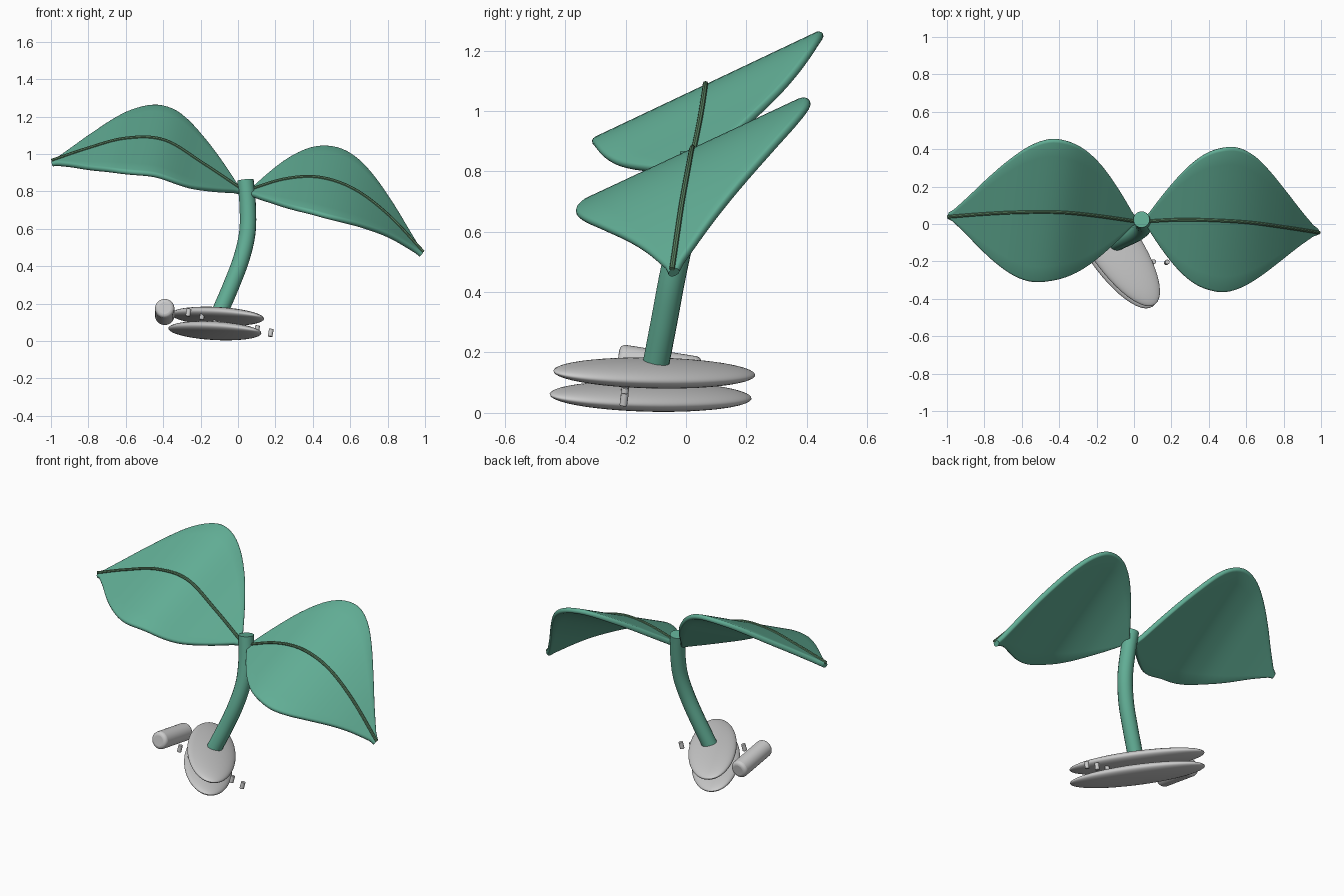
import bpy, bmesh, math
from mathutils import Vector, Matrix

if "Cube" in bpy.data.objects:
    bpy.data.objects.remove(bpy.data.objects["Cube"])

GREEN = bpy.data.materials.new("leaf_green")
GREEN.diffuse_color = (0.12, 0.42, 0.30, 1)
GREEN.use_nodes = True
GREEN.node_tree.nodes["Principled BSDF"].inputs["Base Color"].default_value = GREEN.diffuse_color
RIB = bpy.data.materials.new("rib_green")
RIB.diffuse_color = (0.10, 0.22, 0.12, 1)
RIB.use_nodes = True
RIB.node_tree.nodes["Principled BSDF"].inputs["Base Color"].default_value = RIB.diffuse_color

# The base parts share one tilted frame: long axis in plan, and an up normal
UP = Vector((0.19, 0.13, 1)).normalized()
LONG = Vector((0.563, -0.826, 0))
LONG = (LONG - UP * LONG.dot(UP)).normalized()
TILT = Matrix((LONG, UP.cross(LONG), UP)).transposed()


def finish(obj, name, mat=None, angle=40):
    obj.name = name
    if mat:
        obj.data.materials.append(mat)
    bpy.ops.object.select_all(action='DESELECT')
    obj.select_set(True)
    bpy.context.view_layer.objects.active = obj
    if obj.type == 'CURVE':
        bpy.ops.object.convert(target='MESH')
        obj = bpy.context.object
    bpy.ops.object.shade_smooth_by_angle(angle=math.radians(angle))
    return obj


def spline(vals, t):
    """Catmull-Rom through evenly spaced values."""
    n = len(vals) - 1
    i = min(int(t * n), n - 1)
    f = t * n - i
    b, c = vals[i], vals[i + 1]
    a = vals[i - 1] if i else b * 2 - c
    d = vals[i + 2] if i + 2 <= n else c * 2 - b
    return (b * 2 + (c - a) * f + (a * 2 - b * 5 + c * 4 - d) * f * f
            + (b * 3 - a - c * 3 + d) * f ** 3) * 0.5


def tube(name, pts, radius, mat, res=6):
    cu = bpy.data.curves.new(name, 'CURVE')
    cu.dimensions = '3D'
    cu.bevel_depth = radius
    cu.bevel_resolution = res
    cu.use_fill_caps = True
    s = cu.splines.new('POLY')
    s.points.add(len(pts) - 1)
    for p, q in zip(s.points, pts):
        p.co = (*q, 1)
    ob = bpy.data.objects.new(name, cu)
    bpy.context.collection.objects.link(ob)
    return finish(ob, name, mat)


WIDTH = [0.02, 0.38, 0.68, 0.88, 0.98, 1.0, 0.91, 0.73, 0.50, 0.25, 0.02]


def leaf(name, rib, half, r=0.015, rows=40, cols=10, arc=6):
    """Leaf blade: a flat strip with round rims swept along the arched rib."""
    rib = [Vector(p) for p in rib]
    v = Vector(half).normalized()
    size = Vector(half).length
    bm = bmesh.new()
    rings, line = [], []
    for i in range(rows + 1):
        t = i / rows
        c = spline(rib, t)
        tan = spline(rib, min(t + 0.01, 1)) - spline(rib, max(t - 0.01, 0))
        n = tan.cross(v).normalized()
        if n.z < 0:
            n = -n
        w = max(size * spline(WIDTH, t) - r, 0.004)
        sec = [(w * (2 * k / cols - 1), r) for k in range(cols)]
        sec += [(w + r * math.sin(a), r * math.cos(a))
                for a in (math.pi * k / arc for k in range(arc))]
        sec += [(-s, -h) for s, h in sec]
        rings.append([bm.verts.new(c + v * s + n * h) for s, h in sec])
        line.append(c + n * (r + 0.002))
    m = len(rings[0])
    for a, b in zip(rings, rings[1:]):
        for k in range(m):
            bm.faces.new((a[k], a[(k + 1) % m], b[(k + 1) % m], b[k]))
    bm.faces.new(rings[0])
    bm.faces.new(rings[-1])
    bmesh.ops.recalc_face_normals(bm, faces=bm.faces)
    me = bpy.data.meshes.new(name)
    bm.to_mesh(me)
    bm.free()
    ob = bpy.data.objects.new(name, me)
    bpy.context.collection.objects.link(ob)
    finish(ob, name, GREEN, 50)
    tube(name + "_midrib", line, 0.009, RIB, 2)


# Two leaves
leaf("left_leaf",
     [(0.01, 0.02, 0.80), (-0.20, 0.05, 0.94), (-0.40, 0.07, 1.06),
      (-0.60, 0.07, 1.068), (-0.80, 0.06, 1.015), (-0.992, 0.045, 0.95)],
     (0.045, 0.38, 0.18))
leaf("right_leaf",
     [(0.055, 0.02, 0.79), (0.25, 0.03, 0.85), (0.43, 0.027, 0.86),
      (0.61, 0.015, 0.80), (0.79, -0.01, 0.665), (0.98, -0.04, 0.465)],
     (0.035, 0.385, 0.18))

# Curved stem
path = [Vector(p) for p in [(-0.095, -0.10, 0.16), (-0.035, -0.073, 0.30),
                            (0.018, -0.047, 0.44), (0.05, -0.018, 0.58),
                            (0.052, 0.006, 0.72), (0.04, 0.024, 0.86)]]
tube("stem", [spline(path, i / 30) for i in range(31)], 0.044, GREEN)

# Two flat seed discs, stacked along the tilt
for name, loc in (("upper_seed_disc", (-0.11, -0.105, 0.132)),
                  ("lower_seed_disc", (-0.124, -0.117, 0.055))):
    bpy.ops.mesh.primitive_uv_sphere_add(segments=48, ring_count=24, radius=1)
    ob = bpy.context.object
    ob.matrix_world = (Matrix.Translation(loc) @ TILT.to_4x4()
                       @ Matrix.Diagonal((0.394, 0.14, 0.042, 1)))
    finish(ob, name, angle=60)


def rod(name, loc, axis, radius, length, bevel):
    bpy.ops.mesh.primitive_cylinder_add(vertices=32, radius=radius, depth=length)
    ob = bpy.context.object
    ob.matrix_world = (Matrix.Translation(loc)
                       @ Vector(axis).to_track_quat('Z', 'Y').to_matrix().to_4x4())
    b = ob.modifiers.new("round", 'BEVEL')
    b.width, b.segments = bevel, 4
    b.limit_method, b.angle_limit = 'ANGLE', math.radians(40)
    finish(ob, name)


# Side roller and row of small pegs
rod("side_roller", (-0.392, -0.09, 0.155), (0, 1, -0.16), 0.052, 0.275, 0.02)
for i in range(7):
    f = i / 6
    rod(f"peg_{i + 1}", (-0.265 + 0.44 * f, -0.195 - 0.01 * f, 0.152 - 0.108 * f),
        UP, 0.0125, 0.042, 0.003)
